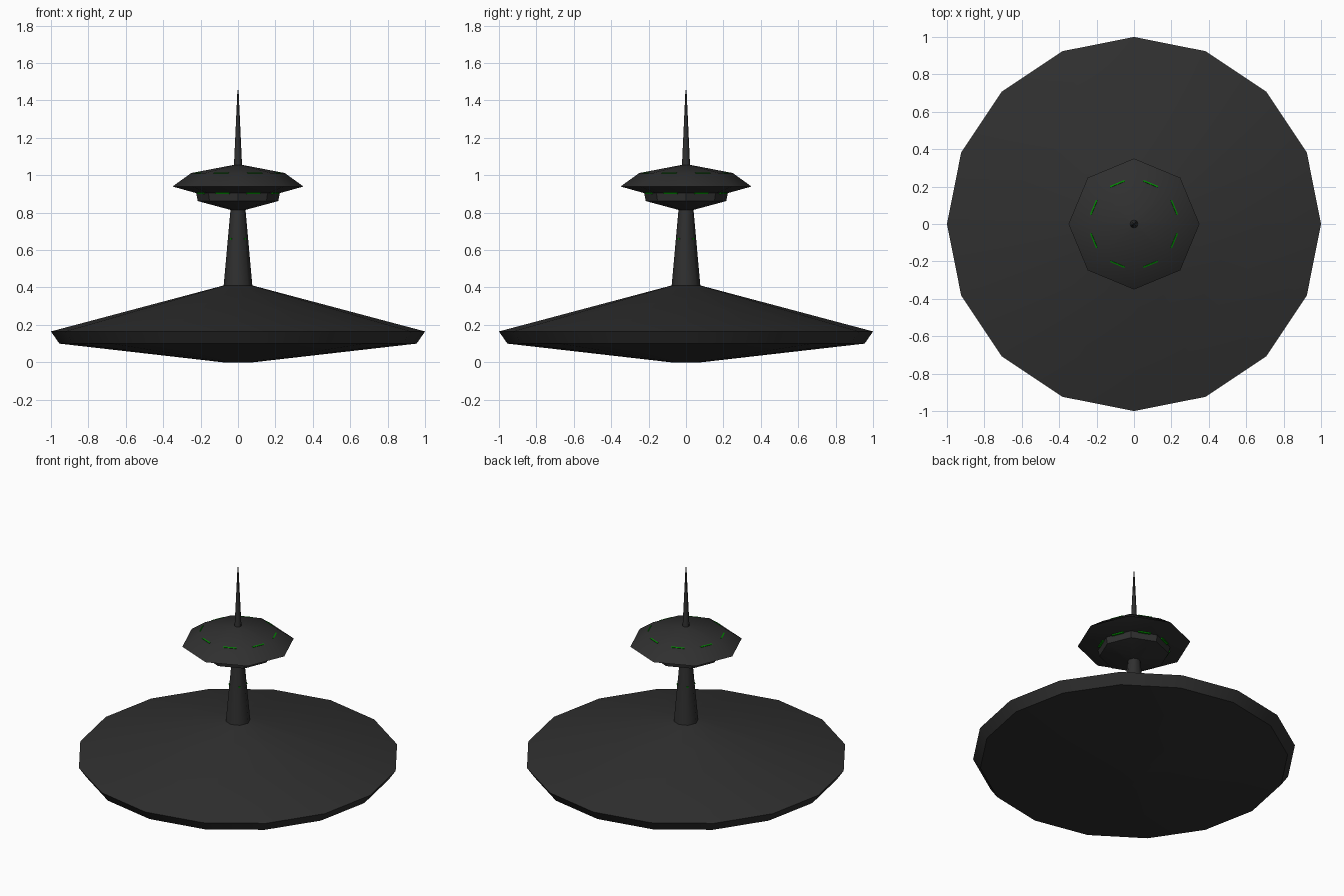
import bpy, bmesh, math
from mathutils import Matrix

if "Cube" in bpy.data.objects:
    bpy.data.objects.remove(bpy.data.objects["Cube"])


def material(name, rgb):
    m = bpy.data.materials.new(name)
    m.diffuse_color = (*rgb, 1)
    m.use_nodes = True
    m.node_tree.nodes["Principled BSDF"].inputs["Base Color"].default_value = m.diffuse_color
    return m


HULL = material("charcoal hull", (0.029, 0.029, 0.029))
GREEN = material("green light", (0.0, 0.27, 0.0))


def finish(name, bm, mat, smooth=None):
    bmesh.ops.recalc_face_normals(bm, faces=bm.faces[:])
    me = bpy.data.meshes.new(name)
    bm.to_mesh(me)
    bm.free()
    me.materials.append(mat)
    ob = bpy.data.objects.new(name, me)
    bpy.context.collection.objects.link(ob)
    if smooth:
        bpy.ops.object.select_all(action='DESELECT')
        ob.select_set(True)
        bpy.context.view_layer.objects.active = ob
        bpy.ops.object.shade_smooth_by_angle(angle=math.radians(smooth))
    return ob


def lathe(name, profile, sides, smooth):
    """Closed solid of revolution from (radius, height) points."""
    bm = bmesh.new()
    rings = []
    for r, z in profile:
        rings.append([bm.verts.new((r * math.cos(2 * math.pi * i / sides),
                                    r * math.sin(2 * math.pi * i / sides), z))
                      for i in range(sides)])
    for a, b in zip(rings, rings[1:]):
        for i in range(sides):
            j = (i + 1) % sides
            bm.faces.new((a[i], a[j], b[j], b[i]))
    bm.faces.new(rings[0])
    bm.faces.new(rings[-1])
    return finish(name, bm, HULL, smooth)


def light_ring(name, radius, z, count, size, offset, tilt=0):
    """Thin light strips spaced evenly around the axis."""
    bm = bmesh.new()
    for k in range(count):
        turn = Matrix.Rotation(2 * math.pi * (k + offset) / count, 4, 'Z')
        m = (turn @ Matrix.Translation((radius, 0, z))
             @ Matrix.Rotation(math.radians(tilt), 4, 'Y')
             @ Matrix.Diagonal((*size, 1)))
        bmesh.ops.create_cube(bm, size=1, matrix=m)
    return finish(name, bm, GREEN)


# Wide saucer base
lathe("saucer_base", [(0.08, 0), (0.955, 0.10), (1.0, 0.165), (0.08, 0.41)], 16, 32)
# Tapering column
lathe("column", [(0.078, 0.395), (0.038, 0.84)], 8, 50)
# Bowl under the upper pod
lathe("pod_bowl", [(0.04, 0.815), (0.215, 0.862), (0.226, 0.915)], 8, 32)
# Upper pod
lathe("upper_pod", [(0.225, 0.905), (0.35, 0.94), (0.25, 1.012), (0.02, 1.056)], 8, 32)
# Antenna spike
lathe("antenna", [(0.022, 1.045), (0.003, 1.456)], 8, 50)

# Light strips along the pod creases and on the column
light_ring("pod_top_lights", 0.232, 1.011, 8, (0.008, 0.085, 0.005), 0.5, 25)
light_ring("pod_lower_lights", 0.214, 0.903, 8, (0.012, 0.08, 0.008), 0.5)
light_ring("column_lights", 0.054, 0.66, 4, (0.006, 0.014, 0.008), 0.5)
